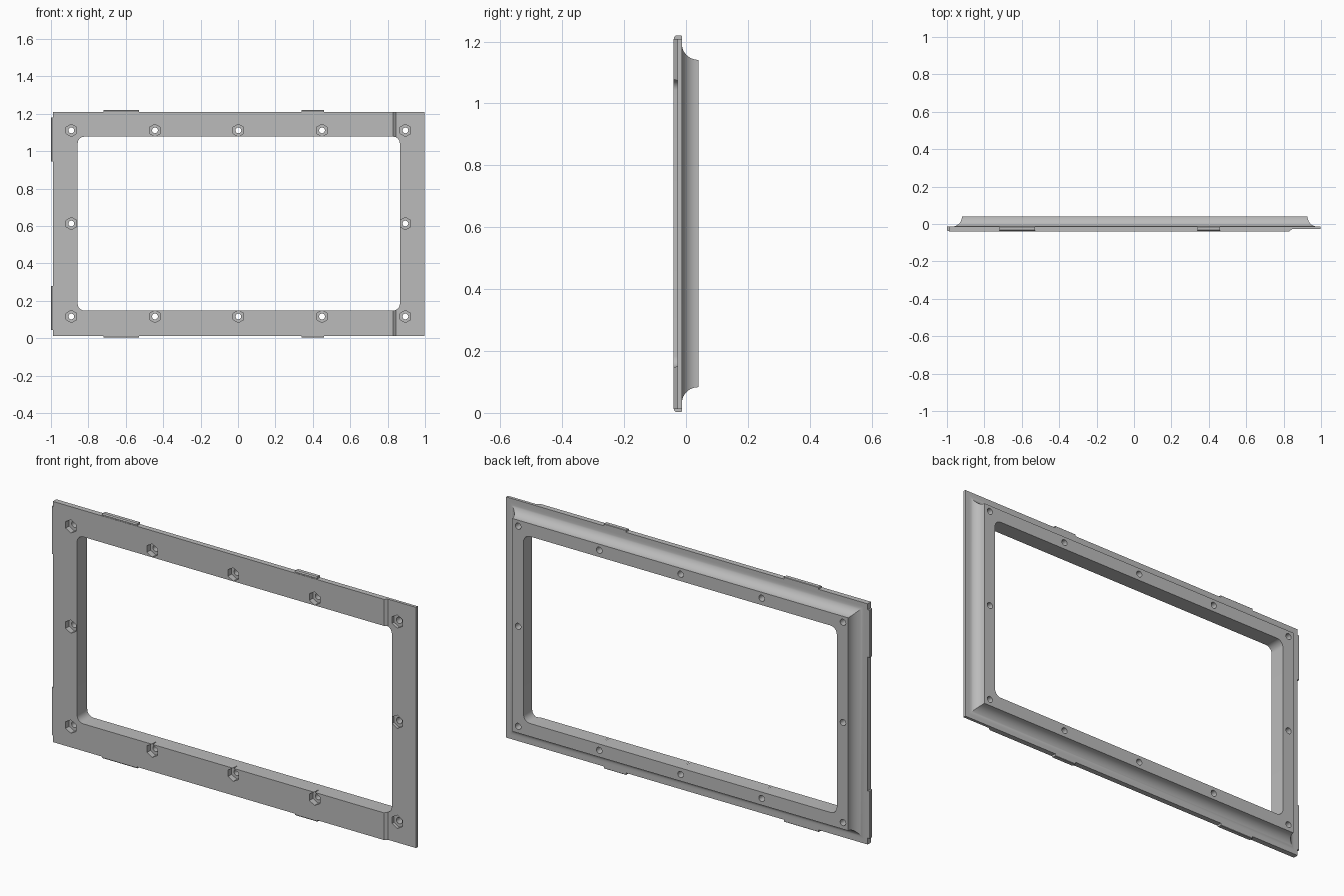
import bpy, bmesh, math

if "Cube" in bpy.data.objects:
    bpy.data.objects.remove(bpy.data.objects["Cube"], do_unlink=True)

grey = bpy.data.materials.new("plain grey")
grey.use_nodes = True
grey.diffuse_color = (0.5, 0.5, 0.5, 1)
grey.node_tree.nodes["Principled BSDF"].inputs["Base Color"].default_value = (0.5, 0.5, 0.5, 1)

FRONT, STEP, LEDGE, BACK = -0.04, -0.0275, -0.013, 0.04
LEFT, RIGHT, BOTTOM, TOP = -0.99, 0.998, 0.013, 1.209


def loft(bm, rings):
    """Skin a list of equal-length point rings and cap both ends."""
    rows = [[bm.verts.new(p) for p in ring] for ring in rings]
    n = len(rows[0])
    for a, b in zip(rows, rows[1:]):
        for i in range(n):
            bm.faces.new((a[i], a[(i + 1) % n], b[(i + 1) % n], b[i]))
    bm.faces.new(rows[0])
    bm.faces.new(rows[-1])


def finish(bm, name):
    bmesh.ops.recalc_face_normals(bm, faces=bm.faces)
    mesh = bpy.data.meshes.new(name)
    bm.to_mesh(mesh)
    bm.free()
    mesh.materials.append(grey)
    obj = bpy.data.objects.new(name, mesh)
    bpy.context.collection.objects.link(obj)
    return obj


def rect(x0, x1, z0, z1, y):
    return [(x0, y, z0), (x1, y, z0), (x1, y, z1), (x0, y, z1)]


def polygon(cx, cz, r, n, y, turn=0):
    return [(cx + r * math.cos(turn + math.tau * i / n), y,
             cz + r * math.sin(turn + math.tau * i / n)) for i in range(n)]


def cut(target, bm):
    cutter = finish(bm, "cutter")
    cutter.hide_render = True
    mod = target.modifiers.new("cut", 'BOOLEAN')
    mod.operation, mod.solver, mod.object = 'DIFFERENCE', 'EXACT', cutter
    bpy.context.view_layer.objects.active = target
    bpy.ops.object.modifier_apply(modifier=mod.name)
    bpy.data.objects.remove(cutter, do_unlink=True)


# Frame body: flat flange, then a concave cove rising to the back rim
bm = bmesh.new()
rings = [rect(LEFT, RIGHT, BOTTOM, TOP, y) for y in (FRONT, LEDGE)]
COVE = 0.05
for i in range(13):
    a = math.pi / 2 * i / 12
    out = COVE * (1 - math.sin(a))
    y = BACK - (BACK - LEDGE) * math.cos(a)
    rings.append(rect(-0.92 - out, 0.928 + out, 0.083 - out, 1.141 + out, y))
loft(bm, rings)
frame = finish(bm, "frame")

# Window opening with rounded corners
bm = bmesh.new()
R = 0.035
corners = [(0.865 - R, 1.077 - R), (-0.857 + R, 1.077 - R),
           (-0.857 + R, 0.148 + R), (0.865 - R, 0.148 + R)]
outline = []
for q, (cx, cz) in enumerate(corners):
    for i in range(9):
        a = math.pi / 2 * (q + i / 8)
        outline.append((cx + R * math.cos(a), cz + R * math.sin(a)))
loft(bm, [[(x, y, z) for x, z in outline] for y in (-0.1, 0.1)])
cut(frame, bm)

# Thinned end strip with a sloped shoulder
bm = bmesh.new()
shoulder = [(0.815, FRONT - 0.0125), (0.845, STEP), (1.1, STEP), (1.1, FRONT - 0.0125)]
loft(bm, [[(x, y, z) for x, y in shoulder] for z in (-0.1, 1.3)])
cut(frame, bm)

# Hexagonal nut pockets and screw holes
xs = [-0.891, -0.444, 0.002, 0.449, 0.895]
spots = [(x, z) for x in xs for z in (0.116, 1.111)]
spots += [(x, 0.613) for x in (xs[0], xs[-1])]
for radius, sides, depth in ((0.033, 6, -0.012), (0.0155, 24, 0.1)):
    bm = bmesh.new()
    for x, z in spots:
        loft(bm, [polygon(x, z, radius, sides, y, math.pi / 2) for y in (-0.1, depth)])
    cut(frame, bm)


# Snap tabs along the left, top and bottom edges
def tab(name, lo, hi, place):
    h, c = 0.0105, 0.005
    bm = bmesh.new()
    profile = [(FRONT + 0.002, 0), (FRONT + 0.002, h - c), (FRONT + 0.002 + c, h),
               (LEDGE - 0.002, h), (LEDGE, h - 0.002), (LEDGE, 0)]
    loft(bm, [[place(s, y, o) for y, o in profile] for s in (lo, hi)])
    return finish(bm, name)


for word, lo, hi in (("long", -0.72, -0.53), ("short", 0.34, 0.46)):
    tab("top_tab_" + word, lo, hi, lambda s, y, o: (s, y, TOP + o))
    tab("bottom_tab_" + word, lo, hi, lambda s, y, o: (s, y, BOTTOM - o))
for word, lo, hi in (("lower", 0.045, 0.28), ("upper", 0.945, 1.18)):
    tab("side_tab_" + word, lo, hi, lambda s, y, o: (LEFT - o, y, s))

# Smooth cove, corners and holes while keeping hard edges
bpy.ops.object.select_all(action='DESELECT')
frame.select_set(True)
bpy.context.view_layer.objects.active = frame
bpy.ops.object.shade_smooth_by_angle(angle=math.radians(25))
